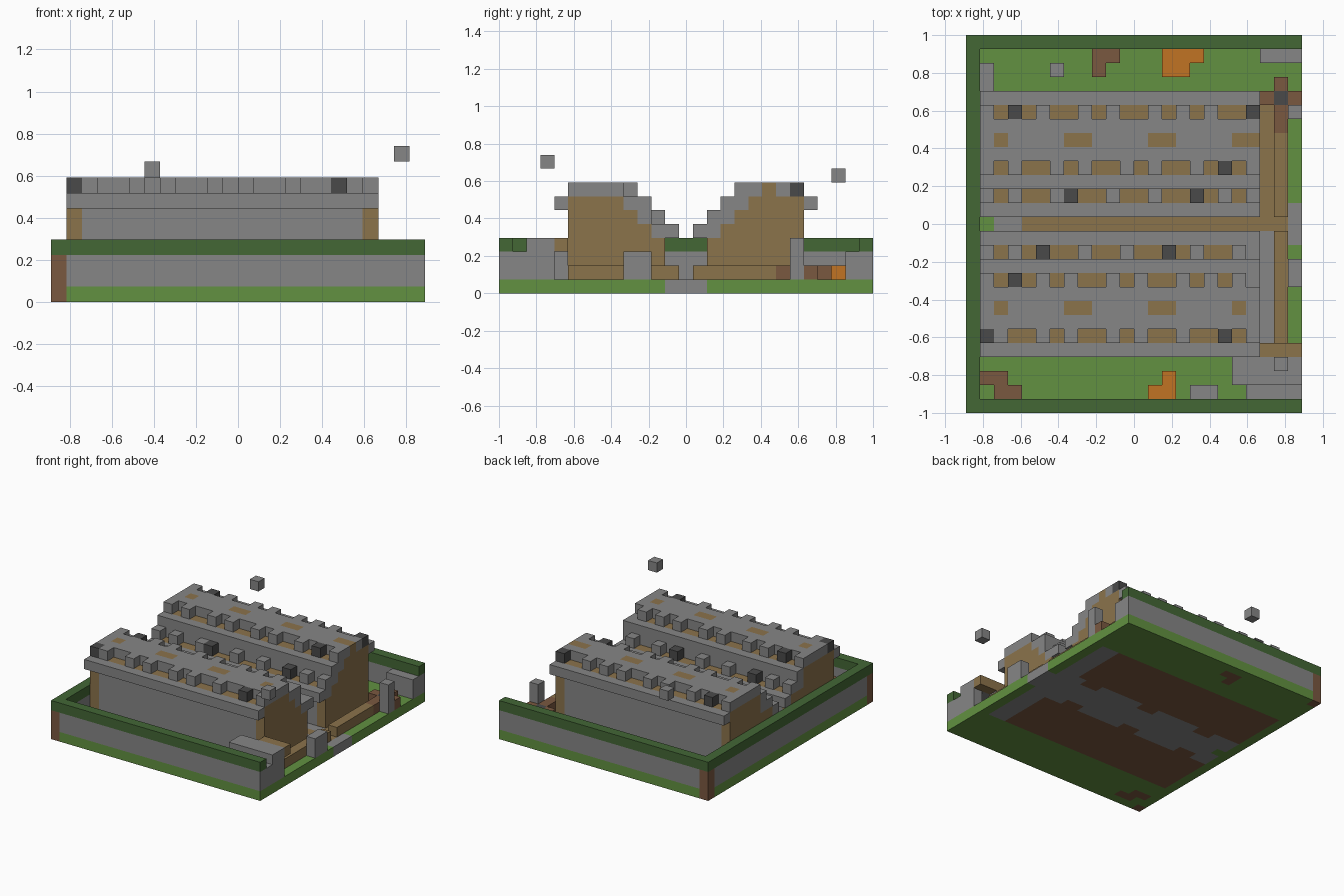
import bpy
import bmesh
import math
from mathutils import Vector

cube = bpy.data.objects.get("Cube")
if cube:
    bpy.data.objects.remove(cube, do_unlink=True)

# The whole model sits on a block grid: 24 wide, 27 deep
NX, NY = 24, 27
U = 2 / NY


def linear(c):
    c /= 255
    return c / 12.92 if c <= 0.04045 else ((c + 0.055) / 1.055) ** 2.4


PALETTE = {
    "stone": (134, 134, 134),
    "dark_stone": (74, 74, 74),
    "soil": (139, 115, 75),
    "dirt": (122, 88, 64),
    "grass": (98, 145, 65),
    "hedge": (67, 103, 53),
    "orange": (193, 115, 35),
}
NAMES = list(PALETTE)
MATS = []
for name, rgb in PALETTE.items():
    m = bpy.data.materials.new(name)
    m.use_nodes = True
    col = [linear(c) for c in rgb] + [1]
    m.diffuse_color = col
    m.node_tree.nodes["Principled BSDF"].inputs["Base Color"].default_value = col
    MATS.append(m)

cells = {}


def fill(part, color, xs, ys, zs):
    """Fill a range of blocks; later fills replace earlier ones."""
    for x in range(*xs):
        for y in range(*ys):
            for z in range(*zs):
                cells[x, y, z] = (part, color)


# Ground slab: grass, dirt under the ramparts, stone road with soil spots
fill("ground", "grass", (0, NX), (0, NY), (0, 1))
fill("ground", "dirt", (1, 21), (5, 22), (0, 1))
fill("ground", "stone", (1, 21), (11, 16), (0, 1))
for x in (3, 10, 17):
    fill("ground", "dirt", (x, x + 2), (11, 12), (0, 1))
    fill("ground", "dirt", (x + 1, x + 3), (15, 16), (0, 1))
fill("ground", "stone", (21, 23), (5, 22), (0, 1))
fill("ground", "soil", (21, 22), (14, 22), (0, 1))
fill("ground", "grass", (1, 2), (13, 14), (0, 1))
fill("ground", "soil", (4, 23), (13, 14), (0, 1))
fill("ground", "stone", (23, 24), (12, 15), (0, 1))

# Boundary wall on three sides, with a hedge on top and dirt corners
for xs, ys in (((0, NX), (0, 1)), ((0, NX), (26, 27)), ((0, 1), (0, NY))):
    fill("boundary_wall", "stone", xs, ys, (1, 3))
    fill("hedge_top", "hedge", xs, ys, (3, 4))
for y in (0, 26):
    fill("boundary_wall", "dirt", (0, 1), (y, y + 1), (0, 3))


def battlement(part, pattern, y, z):
    """One row of merlons: # stone, D dark stone, . gap."""
    for x, c in enumerate(pattern, 1):
        if c != ".":
            fill(part, "stone" if c == "#" else "dark_stone",
                 (x, x + 1), (y, y + 1), (z, z + 1))


def rampart(part, row, outer, upper, lower, spots):
    """Terraced rampart; row maps a depth step to a grid row."""
    def band(color, xs, a, b, zs):
        for d in range(a, b):
            fill(part, color, xs, (row(d), row(d) + 1), zs)

    full = (1, 21)
    # soil core with stone facing on the long sides
    band("soil", full, 5, 10, (1, 7))
    band("soil", full, 10, 11, (1, 6))
    band("soil", full, 11, 12, (1, 5))
    band("stone", (2, 20), 5, 6, (1, 6))
    band("stone", (2, 20), 11, 12, (1, 4))
    band("stone", full, 10, 11, (5, 7))
    # overhanging ledges and the top deck
    band("stone", full, 4, 5, (6, 7))
    band("stone", full, 12, 13, (4, 5))
    band("stone", full, 6, 9, (7, 8))
    band("stone", (20, 21), 9, 10, (6, 7))
    band("stone", (20, 21), 11, 12, (4, 5))
    for a, b in spots:
        band("soil", (a, b), 7, 8, (7, 8))
    battlement(part, outer, row(5), 7)
    battlement(part, upper, row(9), 7)
    battlement(part, lower, row(11), 5)


rampart("front_rampart", lambda d: d,
        "D#..#.#..#.#..#..D.#",
        "#.D.#.#..#.#..#.#.#.",
        "#.#.D..#..#..D.#..#.",
        ((2, 3), (7, 9), (13, 15), (19, 20)))
rampart("back_rampart", lambda d: 26 - d,
        "#.D.#..#.#..#.#.#..D",
        "#.#..#.#..#.#..#.D.#",
        "#.#..#D..#..#..D.#.#",
        ((2, 3), (7, 9), (13, 15), (19, 21)))

# Raised soil bank beside the cross path
fill("path_bank", "soil", (22, 23), (5, 13), (1, 2))
fill("path_bank", "soil", (22, 23), (14, 20), (1, 2))

# Ruined shelter at the front corner
fill("shelter", "stone", (19, 24), (2, 4), (3, 4))
fill("shelter", "soil", (21, 24), (4, 5), (3, 4))
fill("shelter", "stone", (23, 24), (2, 4), (1, 3))
fill("shelter", "stone", (21, 22), (4, 5), (1, 3))
fill("shelter", "stone", (20, 24), (1, 2), (1, 3))

# Loose walls and pillars
fill("broken_wall", "stone", (23, 24), (9, 11), (1, 3))
fill("broken_wall", "stone", (21, 24), (25, 26), (1, 3))
fill("pillar", "stone", (23, 24), (21, 22), (1, 4))
fill("rubble", "stone", (1, 2), (23, 25), (1, 2))
fill("rubble", "stone", (16, 18), (1, 2), (1, 2))

# Cross-shaped dirt mound with a dark centre
fill("dirt_mound", "dirt", (21, 24), (22, 23), (1, 2))
fill("dirt_mound", "dirt", (22, 23), (20, 24), (1, 2))
fill("dirt_mound", "dark_stone", (22, 23), (22, 23), (1, 2))

# Dirt piles reaching through the ground
for xs, ys in (((9, 11), (25, 26)), ((9, 10), (24, 25)),
               ((1, 3), (2, 3)), ((2, 4), (1, 2))):
    fill("dirt_pile", "dirt", xs, ys, (0, 2))

# Orange plants
fill("orange_plant", "orange", (14, 17), (25, 26), (1, 2))
fill("orange_plant", "orange", (14, 16), (24, 25), (1, 2))
fill("orange_plant", "orange", (13, 15), (1, 2), (1, 2))
fill("orange_plant", "orange", (14, 15), (2, 3), (1, 2))

# Floating stones
fill("floating_stone", "stone", (6, 7), (24, 25), (8, 9))
fill("floating_stone", "stone", (22, 23), (3, 4), (9, 10))

AXES = [Vector(v) for v in ((1, 0, 0), (0, 1, 0), (0, 0, 1))]


def build(part):
    """Make one object from the exposed block faces of a part."""
    bm = bmesh.new()
    for (x, y, z), (owner, color) in cells.items():
        if owner != part:
            continue
        centre = Vector((x + 0.5, y + 0.5, z + 0.5))
        for i in range(3):
            for s in (-1, 1):
                n = AXES[i] * s
                if tuple(int(math.floor(c)) for c in centre + n) in cells:
                    continue
                a, b = AXES[(i + 1) % 3] / 2, AXES[(i + 2) % 3] * s / 2
                mid = centre + n / 2
                quad = [mid - a - b, mid + a - b, mid + a + b, mid - a + b]
                face = bm.faces.new([bm.verts.new(
                    ((p.x - NX / 2) * U, (p.y - NY / 2) * U, p.z * U)) for p in quad])
                under = z == 0 and n.z < 0 and color == "soil"
                face.material_index = NAMES.index("stone" if under else color)
    bmesh.ops.remove_doubles(bm, verts=bm.verts, dist=U / 100)
    bmesh.ops.dissolve_limit(bm, angle_limit=0.01, verts=bm.verts,
                             edges=bm.edges, delimit={"MATERIAL"})
    mesh = bpy.data.meshes.new(part)
    for m in MATS:
        mesh.materials.append(m)
    bm.to_mesh(mesh)
    bm.free()
    bpy.context.collection.objects.link(bpy.data.objects.new(part, mesh))


for part in sorted({owner for owner, _ in cells.values()}):
    build(part)
